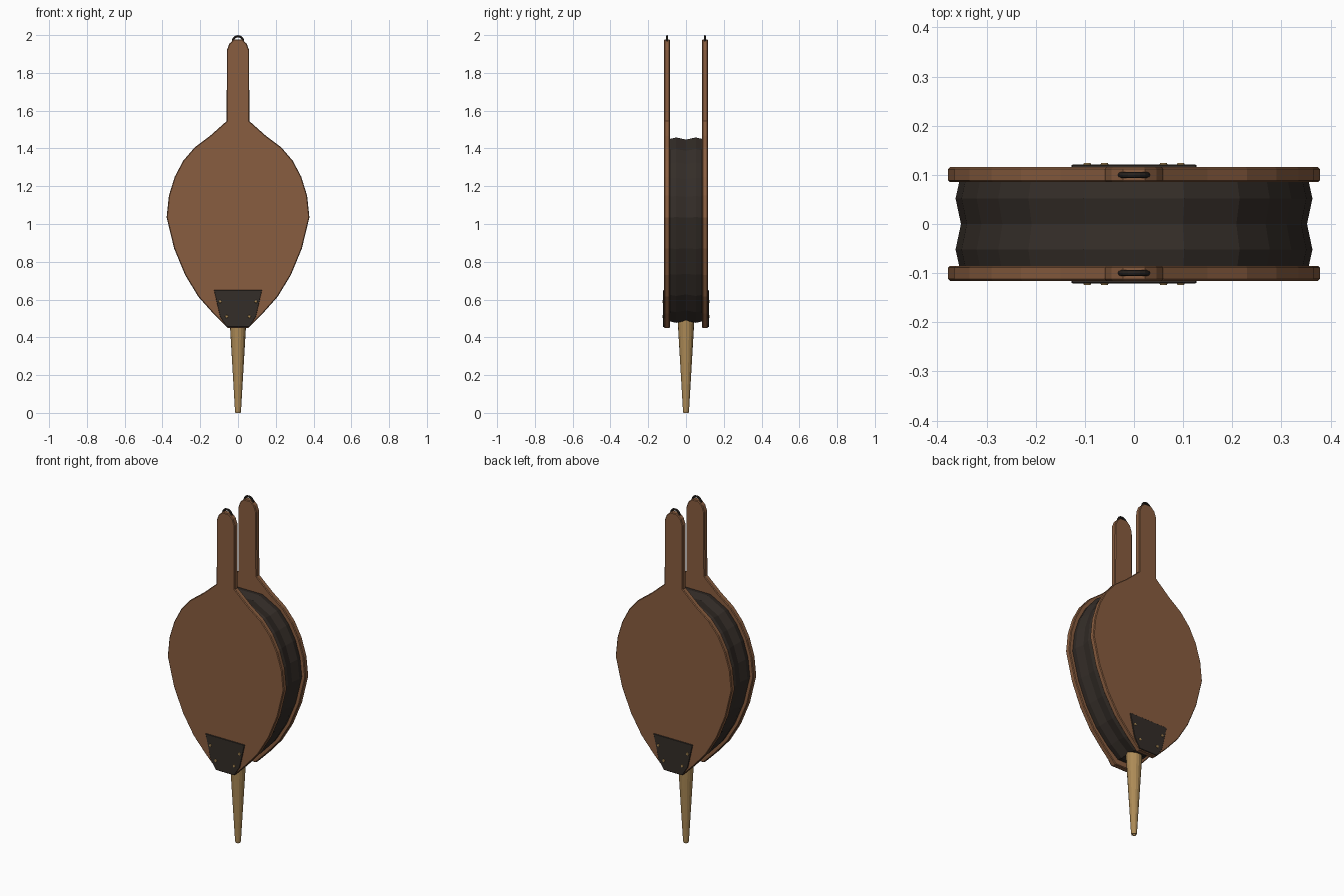
import bpy, bmesh, math
from mathutils import Matrix

if "Cube" in bpy.data.objects:
    bpy.data.objects.remove(bpy.data.objects["Cube"])


def material(name, rgb):
    m = bpy.data.materials.new(name)
    m.diffuse_color = (*rgb, 1)
    m.use_nodes = True
    m.node_tree.nodes["Principled BSDF"].inputs["Base Color"].default_value = m.diffuse_color
    return m


WOOD = material("wood", (0.25, 0.11, 0.05))
LEATHER = material("leather", (0.034, 0.026, 0.021))
IRON = material("dark_iron", (0.034, 0.026, 0.021))
BRASS = material("brass", (0.42, 0.26, 0.095))


def finish(bm, name, mat, smooth=False):
    bmesh.ops.recalc_face_normals(bm, faces=bm.faces)
    me = bpy.data.meshes.new(name)
    bm.to_mesh(me)
    bm.free()
    me.materials.append(mat)
    for p in me.polygons:
        p.use_smooth = smooth
    ob = bpy.data.objects.new(name, me)
    bpy.context.collection.objects.link(ob)
    return ob


def mirrored(half):
    return half + [(-x, z) for x, z in reversed(half)]


def loft(rings, name, mat):
    """Closed skin through a list of (y, outline) rings."""
    bm = bmesh.new()
    loops = [[bm.verts.new((x, y, z)) for x, z in pts] for y, pts in rings]
    n = len(loops[0])
    for a, b in zip(loops, loops[1:]):
        for i in range(n):
            j = (i + 1) % n
            bm.faces.new((a[i], a[j], b[j], b[i]))
    bm.faces.new(loops[0])
    bm.faces.new(loops[-1])
    return finish(bm, name, mat)


def slab(half, y0, y1, name, mat, bevel):
    pts = mirrored(half)
    ob = loft([(y0, pts), (y1, pts)], name, mat)
    mod = ob.modifiers.new("edge", "BEVEL")
    mod.width = bevel
    mod.segments = 1
    mod.limit_method = 'ANGLE'
    mod.angle_limit = math.radians(50)
    return ob


board = [(0.055, 0.45), (0.13, 0.525), (0.21, 0.615), (0.28, 0.73),
         (0.338, 0.87), (0.378, 1.035), (0.366, 1.15), (0.335, 1.25),
         (0.29, 1.335), (0.23, 1.405), (0.15, 1.465), (0.06, 1.545),
         (0.059, 1.92), (0.046, 1.955), (0.022, 1.977)]
plate = [(0.06, 0.455), (0.095, 0.51), (0.127, 0.65)]
skin = [(0.04, 0.485), (0.11, 0.54), (0.19, 0.625), (0.258, 0.735),
        (0.315, 0.87), (0.355, 1.035), (0.343, 1.145), (0.313, 1.24),
        (0.27, 1.32), (0.21, 1.39), (0.1, 1.45)]

for side, s in (("front", -1), ("back", 1)):
    # wooden paddle with handle
    slab(board, s * 0.085, s * 0.116, side + "_board", WOOD, 0.004)
    # iron plate at the nozzle end
    slab(plate, s * 0.11, s * 0.121, side + "_plate", IRON, 0.0015)
    # brass rivets
    for k, (x, z) in enumerate([(-.095, .59), (-.06, .51), (.06, .51), (.095, .59)]):
        bm = bmesh.new()
        bmesh.ops.create_cone(bm, cap_ends=True, segments=10, radius1=0.01,
                              radius2=0.007, depth=0.008)
        bm.transform(Matrix.Translation((x, s * 0.1205, z))
                     @ Matrix.Rotation(-s * math.pi / 2, 4, 'X'))
        finish(bm, f"{side}_rivet_{k + 1}", BRASS)
    # hanging ring on the handle end
    bpy.ops.mesh.primitive_torus_add(
        location=(0, s * 0.1, 1.967), rotation=(math.pi / 2, 0, 0),
        major_radius=0.027, minor_radius=0.006,
        major_segments=16, minor_segments=8)
    ring = bpy.context.object
    ring.name = side + "_ring"
    ring.data.materials.append(IRON)

# pleated leather between the boards
rings = []
for y, grow in ((-.088, 0), (-.052, .008), (0, -.003), (.052, .008), (.088, 0)):
    pts = [(x * (1 + grow / 0.355), 0.97 + (z - 0.97) * (1 + grow / 0.48))
           for x, z in skin]
    rings.append((y, mirrored(pts)))
loft(rings, "leather_bag", LEATHER)

# tapered brass nozzle with a bored tip
bm = bmesh.new()
profile = [(0.008, 0.06), (0.009, 0), (0.014, 0), (0.016, 0.01), (0.046, 0.52)]
N = 16
loops = [[bm.verts.new((r * math.cos(math.tau * i / N),
                        r * math.sin(math.tau * i / N), z)) for i in range(N)]
         for r, z in profile]
for a, b in zip(loops, loops[1:]):
    for i in range(N):
        j = (i + 1) % N
        bm.faces.new((a[i], a[j], b[j], b[i]))
bm.faces.new(loops[0])
bm.faces.new(loops[-1])
finish(bm, "nozzle", BRASS)
